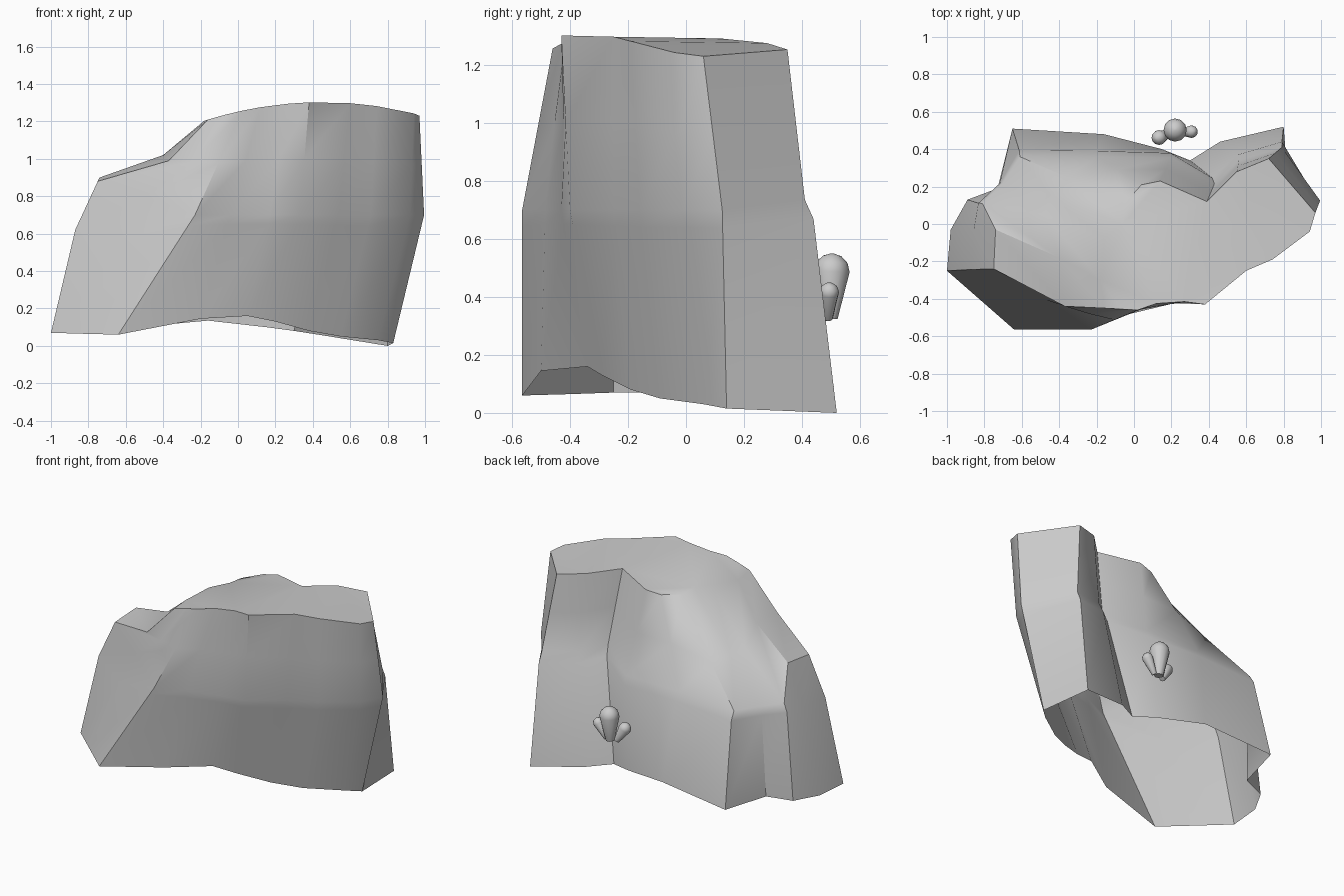
import bpy, bmesh, math
from mathutils import Vector

if "Cube" in bpy.data.objects:
    bpy.data.objects.remove(bpy.data.objects["Cube"])

# Rock columns, counter-clockwise from the front-left crease:
# base (x, y, z), ledge (x, y), rim (x, y)
COLS = [
    (-.64, -.565, .06, -.23, -.565, .02, -.46),
    (-.20, -.50, .145, -.04, -.485, .12, -.425),
    (.05, -.34, .16, .17, -.43, .27, -.415),
    (.20, -.29, .13, .33, -.40, .38, -.43),
    (.38, -.19, .08, .54, -.25, .60, -.25),
    (.55, -.09, .05, .71, -.16, .74, -.19),
    (.75, .06, .03, .92, -.01, .94, -.04),
    (.83, .14, .015, .995, .125, .97, .06),
    (.80, .52, .0, .79, .41, .72, .35),
    (.46, .44, .055, .56, .34, .55, .28),
    (.30, .34, .08, .43, .215, .39, .12),
    (.15, .40, .10, .20, .355, .14, .23),
    (-.16, .48, .135, -.20, .36, .04, .21),
    (-.65, .51, .09, -.61, .36, -.05, .11),
    (-.73, .19, .08, -.70, .22, -.06, .0),
    (-.89, .13, .07, -.81, .11, -.16, -.08),
    (-.98, -.03, .07, -.74, -.03, -.18, -.30),
    (-1.0, -.25, .07, -.75, -.24, -.16, -.45),
    (-.84, -.39, .065, -.49, -.40, -.07, -.455),
]
# Shoulder of the sloping left side, where it differs from a straight line
SHOULDER = {12: (-.09, .29, .98), 13: (-.36, .25, .91), 14: (-.44, .15, .94),
            15: (-.48, .05, .95), 16: (-.40, -.18, 1.02), 17: (-.37, -.44, .99),
            18: (-.24, -.48, .985)}
LEDGE_Z = {8: .735, 9: .77, 10: .81, 11: .71, 12: .71, 13: .69, 14: .69,
           15: .70, 16: .90, 17: .88, 18: .80}


def finish(bm, name, angle):
    bmesh.ops.recalc_face_normals(bm, faces=bm.faces[:])
    me = bpy.data.meshes.new(name)
    bm.to_mesh(me)
    bm.free()
    ob = bpy.data.objects.new(name, me)
    bpy.context.collection.objects.link(ob)
    bpy.ops.object.select_all(action='DESELECT')
    ob.select_set(True)
    bpy.context.view_layer.objects.active = ob
    bpy.ops.object.shade_smooth_by_angle(angle=math.radians(angle))
    return ob


def skin(bm, rings):
    n = len(rings[0])
    for a, b in zip(rings, rings[1:]):
        for i in range(n):
            j = (i + 1) % n
            bm.faces.new((a[i], a[j], b[j], b[i]))


# Rock: open-bottomed loft from base to ledge, shoulder and rim
bm = bmesh.new()
rings = [[] for _ in range(5)]
for i, (bx, by, bz, mx, my, tx, ty) in enumerate(COLS):
    base = Vector((bx, by, bz))
    mid = Vector((mx, my, LEDGE_Z.get(i, .70)))
    top = Vector((tx, ty, 1.303 - .25 * (tx - .45) ** 2 - .09 * max(0, ty)))
    low = base.lerp(mid, .68 if i >= 16 else .91)
    if 8 <= i <= 13:                       # small step along the back
        low.y += .02
    elif i in (14, 15):
        low.x -= .015
    elif i in (16, 17):                    # left end bulges outward
        low.x -= .04
    sh = Vector(SHOULDER[i]) if i in SHOULDER else mid.lerp(top, .5)
    for ring, p in zip(rings, (base, low, mid, sh, top)):
        ring.append(bm.verts.new(p))
skin(bm, rings)
plateau = bm.faces.new(rings[-1])
bmesh.ops.triangulate(bm, faces=[plateau])
finish(bm, "rock", 35)


# Sprout: tapered buds with domed tips
def bud(name, foot, tip, r, sides=12):
    foot, tip = Vector(foot), Vector(tip)
    axis = tip - foot
    q = Vector((0, 0, 1)).rotation_difference(axis)
    length = axis.length
    profile = [(.45 * r, 0), (r, length - r)]
    profile += [(r * math.cos(a), length - r + r * math.sin(a))
                for a in (math.radians(d) for d in (30, 60, 85))]
    bm = bmesh.new()
    rings = [[bm.verts.new(foot + q @ Vector((pr * math.cos(math.tau * k / sides),
                                             pr * math.sin(math.tau * k / sides), h)))
              for k in range(sides)] for pr, h in profile]
    skin(bm, rings)
    bm.faces.new(rings[0])
    bm.faces.new(rings[-1])
    finish(bm, name, 45)


bud("center_bud", (.22, .495, .325), (.22, .505, .55), .062)
bud("left_bud", (.18, .48, .325), (.115, .455, .445), .04)
bud("right_bud", (.25, .49, .325), (.325, .495, .445), .034)
